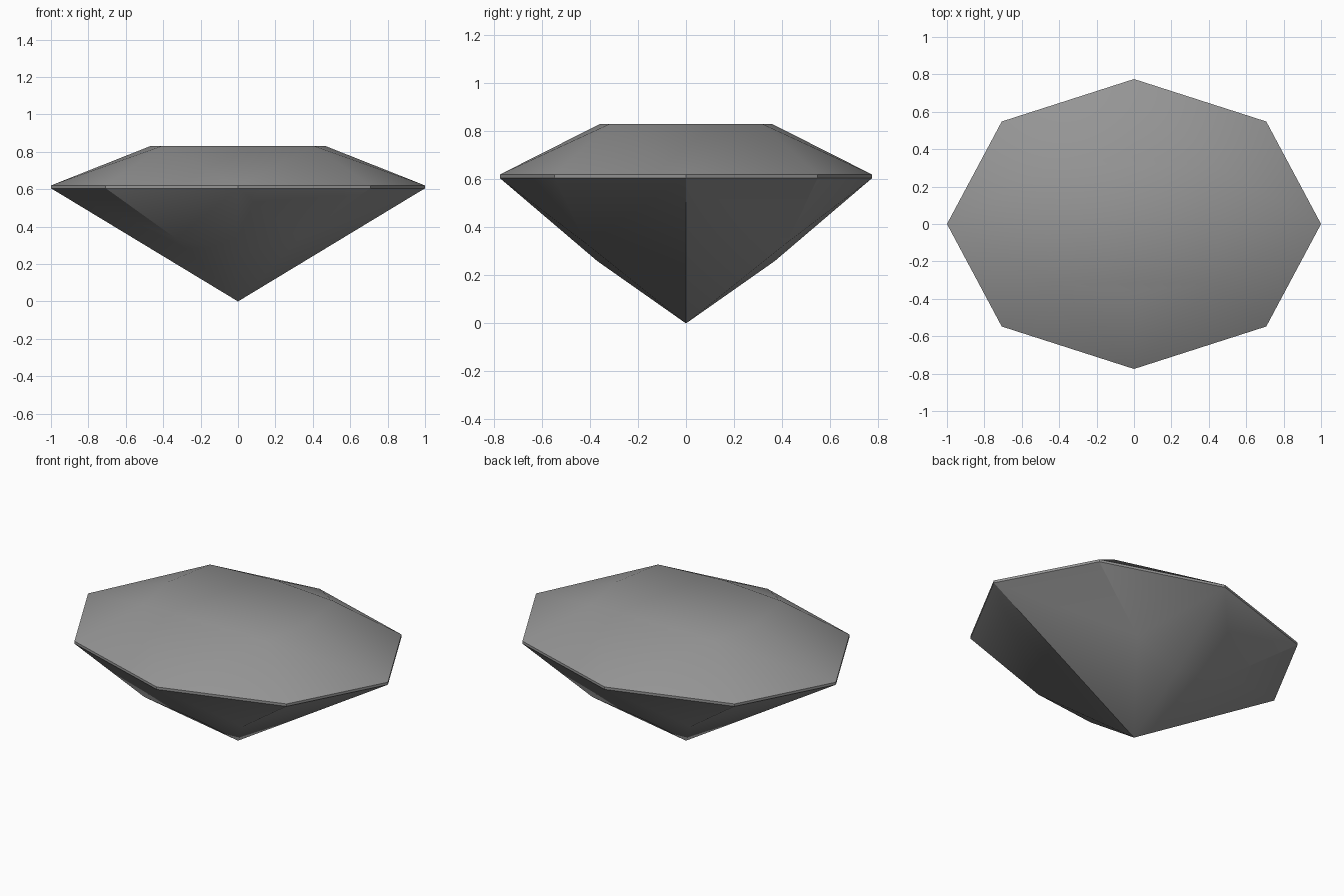
import bpy
import bmesh
import math

cube = bpy.data.objects.get("Cube")
if cube:
    bpy.data.objects.remove(cube, do_unlink=True)

WIDTH, DEPTH = 1.0, 0.775
BELT_LOW, BELT_HIGH, TABLE_Z = 0.605, 0.62, 0.83


def mirrored(x, y, z):
    """The point repeated in all four quadrants, without duplicates."""
    return sorted({(sx * x, sy * y, z) for sx in (1, -1) for sy in (1, -1)})


def octagon(z):
    """Eight-sided outline of the stone at its widest."""
    return [(WIDTH * math.cos(i * math.pi / 4), DEPTH * math.sin(i * math.pi / 4), z)
            for i in range(8)]


# Corner points of each tier, from the lower tip to the flat table
tip = [(0, 0, 0)]
lower_facets = mirrored(0.33, 0.42, 0.335) + mirrored(0, 0.37, 0.26)
belt = octagon(BELT_LOW) + octagon(BELT_HIGH)
table = mirrored(0.41, 0.32, TABLE_Z) + mirrored(0.47, 0, TABLE_Z) + mirrored(0, 0.36, TABLE_Z)

# Cut stone: the convex skin around the tiers
bm = bmesh.new()
for point in tip + lower_facets + belt + table:
    bm.verts.new(point)
bmesh.ops.convex_hull(bm, input=bm.verts[:])
bmesh.ops.dissolve_limit(bm, angle_limit=math.radians(0.5),
                         verts=bm.verts[:], edges=bm.edges[:])
bmesh.ops.recalc_face_normals(bm, faces=bm.faces[:])
mesh = bpy.data.meshes.new("gemstone")
bm.to_mesh(mesh)
bm.free()
gem = bpy.data.objects.new("gemstone", mesh)
bpy.context.collection.objects.link(gem)

# Plain grey stone
grey = bpy.data.materials.new("stone_grey")
grey.use_nodes = True
colour = (0.3, 0.3, 0.3, 1)
grey.diffuse_color = colour
grey.node_tree.nodes["Principled BSDF"].inputs["Base Color"].default_value = colour
mesh.materials.append(grey)

# Soft facets with crisp main ridges
bpy.ops.object.select_all(action="DESELECT")
gem.select_set(True)
bpy.context.view_layer.objects.active = gem
bpy.ops.object.shade_smooth_by_angle(angle=math.radians(30))
